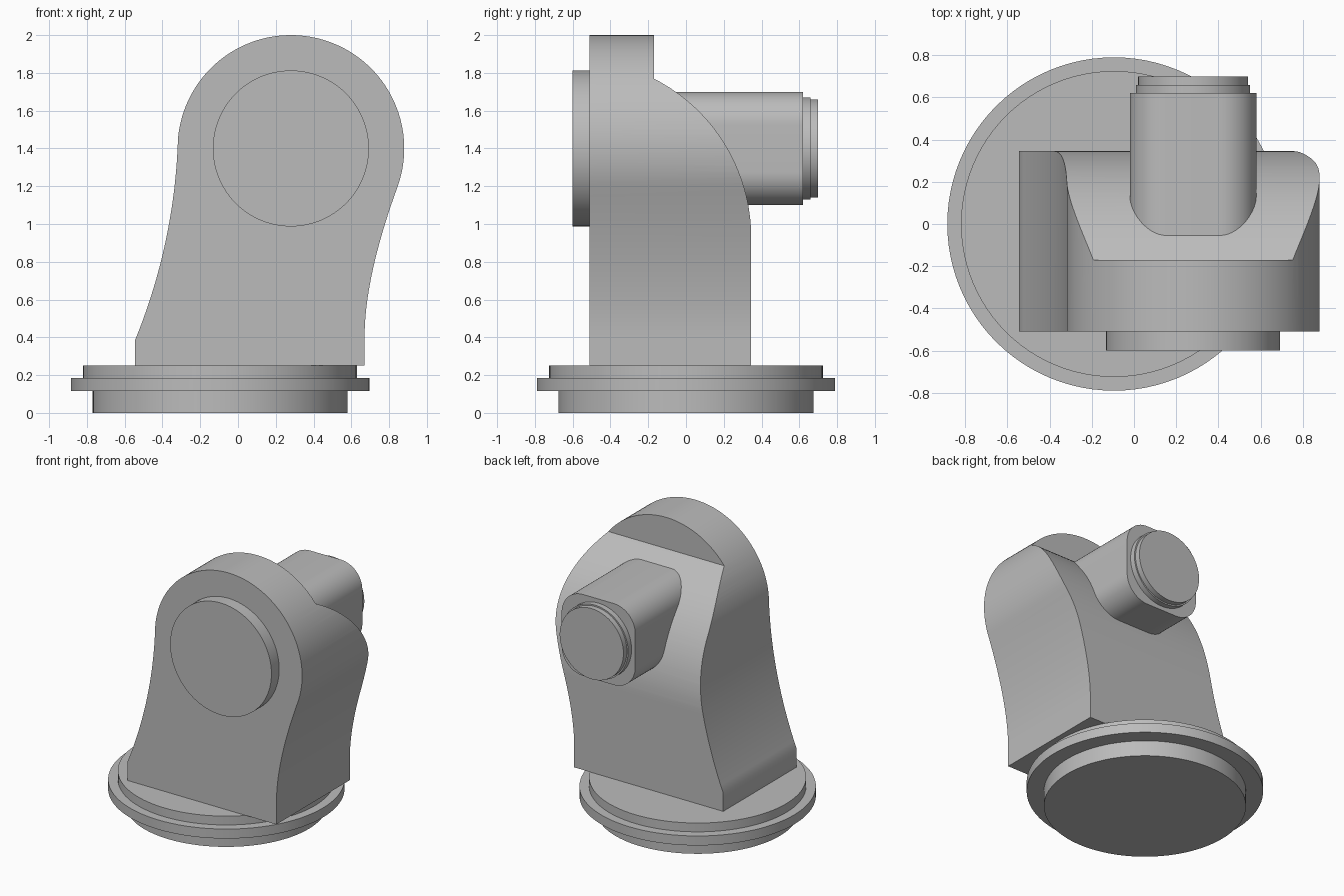
import bpy, bmesh, math
from mathutils import Vector, Matrix

cube = bpy.data.objects.get("Cube")
if cube:
    bpy.data.objects.remove(cube, do_unlink=True)

grey = bpy.data.materials.new("light grey")
grey.use_nodes = True
COLOUR = (0.5, 0.5, 0.5, 1)
grey.diffuse_color = COLOUR
grey.node_tree.nodes["Principled BSDF"].inputs["Base Color"].default_value = COLOUR


def prism(name, outline, axis, start, end):
    """Extrude a 2D outline along x, y or z."""
    place = {"x": lambda a, b: (start, a, b),
             "y": lambda a, b: (a, start, b),
             "z": lambda a, b: (a, b, start)}[axis]
    bm = bmesh.new()
    face = bm.faces.new([bm.verts.new(place(a, b)) for a, b in outline])
    new = bmesh.ops.extrude_face_region(bm, geom=[face])["geom"]
    shift = Vector([(end - start) * (axis == k) for k in "xyz"])
    bmesh.ops.translate(bm, vec=shift, verts=[v for v in new if isinstance(v, bmesh.types.BMVert)])
    bmesh.ops.recalc_face_normals(bm, faces=bm.faces)
    mesh = bpy.data.meshes.new(name)
    bm.to_mesh(mesh)
    bm.free()
    mesh.materials.append(grey)
    obj = bpy.data.objects.new(name, mesh)
    bpy.context.collection.objects.link(obj)
    return obj


def select(obj):
    bpy.ops.object.select_all(action="DESELECT")
    obj.select_set(True)
    bpy.context.view_layer.objects.active = obj


def smooth(obj):
    select(obj)
    bpy.ops.object.shade_smooth_by_angle(angle=math.radians(25))
    return obj


def arc(cx, cy, r, a0, a1, n):
    angles = [math.radians(a0 + (a1 - a0) * i / n) for i in range(n + 1)]
    return [(cx + r * math.cos(a), cy + r * math.sin(a)) for a in angles]


def circle(cx, cy, r, n=96):
    return arc(cx, cy, r, 0, 360, n)[:-1]


def bezier(p, c, q, n=20):
    p, c, q = Vector(p), Vector(c), Vector(q)
    return [tuple(p * (1 - t) ** 2 + c * 2 * t * (1 - t) + q * t * t)
            for t in (i / n for i in range(n + 1))]


# Stepped round base
for name, r, z0, z1 in (("base_foot", 0.675, 0, 0.115),
                        ("base_flange", 0.79, 0.115, 0.185),
                        ("base_top_step", 0.725, 0.185, 0.25)):
    smooth(prism(name, circle(-0.095, 0, r), "z", z0, z1))

# Leaning arm body: front outline intersected with side outline
JX, JZ, R = 0.28, 1.4, 0.6
head = arc(JX, JZ, R, -20, 175, 72)
front = ([(-0.545, 0.25), (0.67, 0.25)]
         + bezier((0.67, 0.4), (0.67, 0.717), head[0])[:-1]
         + head
         + bezier(head[-1], (-0.335, 0.9), (-0.545, 0.385))[1:])
body = prism("arm_body", front, "y", -0.7, 0.7)

BACK_R = 0.942
side = ([(-0.51, 0.1), (0.345, 0.1)]
        + arc(0.345 - BACK_R, 0.93, BACK_R, 0, 63.05, 32)
        + [(-0.17, 2.2), (-0.51, 2.2)])
cutter = prism("body_cutter", side, "x", -1.2, 1.2)
cutter.hide_render = True
cut = body.modifiers.new("side shape", "BOOLEAN")
cut.operation = "INTERSECT"
cut.solver = "EXACT"
cut.object = cutter
select(body)
bpy.ops.object.modifier_apply(modifier=cut.name)
bpy.data.objects.remove(cutter, do_unlink=True)
smooth(body)

# Round joint cover on the front
smooth(prism("joint_cover", circle(JX, JZ, 0.413), "y", -0.6, -0.51))

# Rounded square motor housing at the back
half, corner = 0.3, 0.175
inner = half - corner
housing = []
for quarter, (sx, sz) in enumerate(((1, 1), (-1, 1), (-1, -1), (1, -1))):
    housing += arc(JX + sx * inner, JZ + sz * inner, corner,
                   quarter * 90, quarter * 90 + 90, 14)
smooth(prism("motor_housing", housing, "y", -0.2, 0.62))

# Motor end caps
smooth(prism("motor_cap_ring", circle(JX, JZ, 0.27), "y", 0.62, 0.66))
smooth(prism("motor_cap", circle(JX, JZ, 0.26), "y", 0.66, 0.7))
